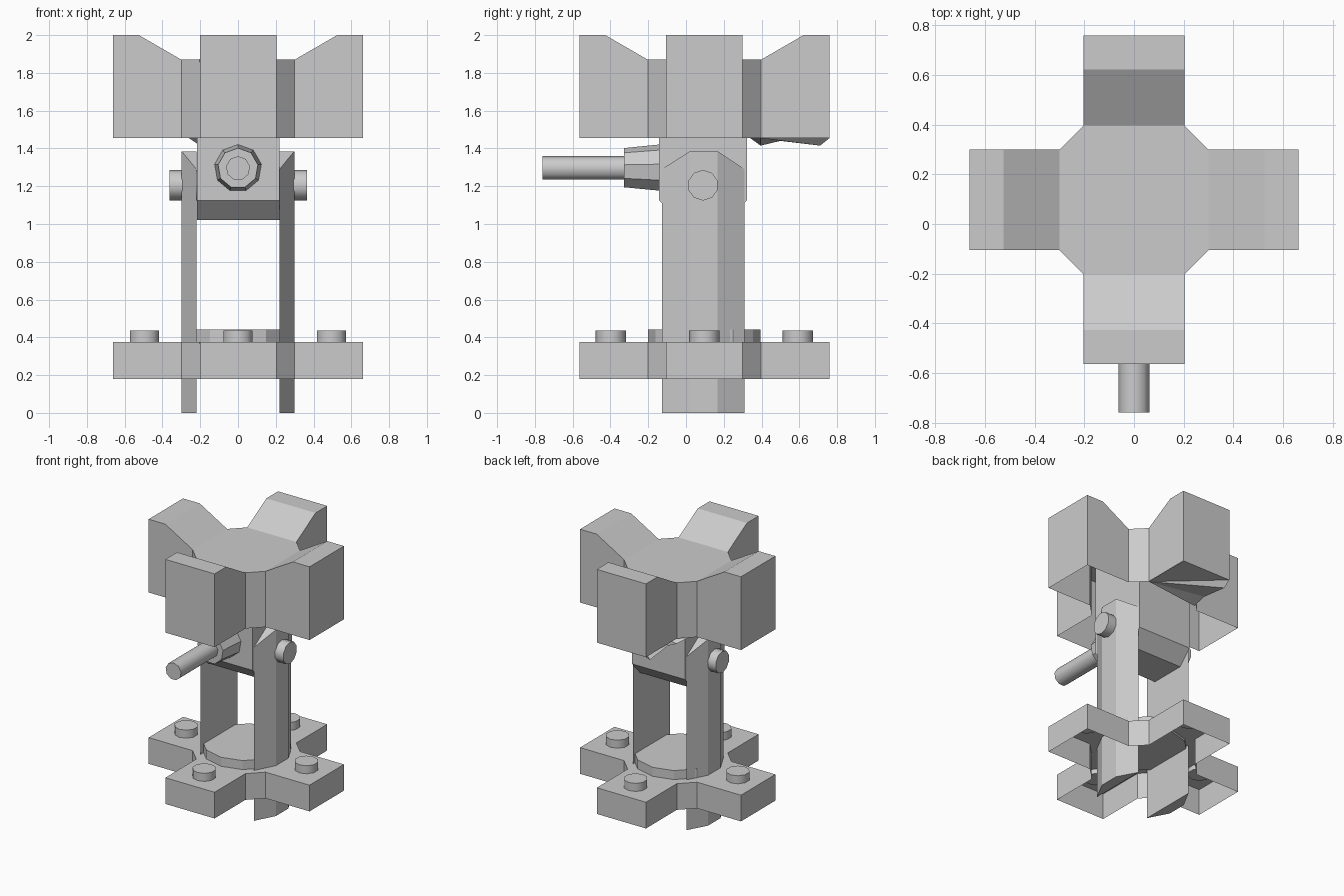
import bpy, bmesh
from math import pi
from mathutils import Matrix, Vector

if "Cube" in bpy.data.objects:
    bpy.data.objects.remove(bpy.data.objects["Cube"])

CY = 0.0975          # y of the main vertical axis


def finish(name, bm, smooth=False):
    bmesh.ops.remove_doubles(bm, verts=bm.verts, dist=1e-4)
    bmesh.ops.recalc_face_normals(bm, faces=bm.faces)
    me = bpy.data.meshes.new(name)
    bm.to_mesh(me)
    bm.free()
    ob = bpy.data.objects.new(name, me)
    bpy.context.collection.objects.link(ob)
    if smooth:
        bpy.ops.object.select_all(action='DESELECT')
        ob.select_set(True)
        bpy.context.view_layer.objects.active = ob
        bpy.ops.object.shade_smooth_by_angle(angle=0.9)
    return ob


def face(bm, pts):
    bm.faces.new([bm.verts.new(p) for p in pts])


def rod(name, a, b, r1, r2, sides, smooth=True):
    """Cylinder or cone running from point a to point b."""
    a, b = Vector(a), Vector(b)
    d = b - a
    m = Matrix.Translation((a + b) / 2) @ d.to_track_quat('Z', 'Y').to_matrix().to_4x4()
    bm = bmesh.new()
    bmesh.ops.create_cone(bm, cap_ends=True, segments=sides, radius1=r1,
                          radius2=r2, depth=d.length, matrix=m)
    return finish(name, bm, smooth)


def hollow_cross(name, z0, z_mid, z_tip):
    """Four-armed cap, open underneath, arms optionally rising to the tips."""
    bm = bmesh.new()
    w, s, k, t = 0.2025, 0.3, 0.525, 0.6625
    centre = []
    for i in range(4):
        m = Matrix.Translation((0, CY, 0)) @ Matrix.Rotation(i * pi / 2, 4, 'Z')
        P = lambda x, y, z: m @ Vector((x, y, z))
        face(bm, [P(s, -w, z_mid), P(k, -w, z_tip), P(k, w, z_tip), P(s, w, z_mid)])
        face(bm, [P(k, -w, z_tip), P(t, -w, z_tip), P(t, w, z_tip), P(k, w, z_tip)])
        face(bm, [P(t, -w, z0), P(t, w, z0), P(t, w, z_tip), P(t, -w, z_tip)])
        for y in (-w, w):
            face(bm, [P(s, y, z0), P(t, y, z0), P(t, y, z_tip), P(k, y, z_tip), P(s, y, z_mid)])
        # chamfered wall to the next arm
        face(bm, [P(s, w, z0), P(w, s, z0), P(w, s, z_mid), P(s, w, z_mid)])
        centre += [P(s, -w, z_mid), P(s, w, z_mid)]
    face(bm, centre)
    return finish(name, bm)


# Base and top crosses
hollow_cross("base_plate", 0.18, 0.375, 0.375)
hollow_cross("top_cradle", 1.455, 1.87, 2.0)

# Uneven flap under the rear cradle arm
bm = bmesh.new()
low = [(-0.2, 0.76, 1.455), (-0.2, 0.71, 1.415), (-0.2, 0.5, 1.44),
       (-0.2, 0.395, 1.415), (-0.26, 0.34, 1.455)]
face(bm, [(0.2, 0.395, 1.455), (0.2, 0.76, 1.455), low[0]])
for p, q in zip(low, low[1:]):
    face(bm, [(0.2, 0.395, 1.455), p, q])
finish("cradle_flap", bm)

# Disc on the base
rod("base_disc", (0, CY, 0.36), (0, CY, 0.442), 0.298, 0.298, 12, False)

# Bolts on the base arms
for i in range(4):
    c = Matrix.Rotation(i * pi / 2, 3, 'Z') @ Vector((0.495, 0, 0)) + Vector((0, CY, 0))
    rod("bolt_%d" % (i + 1), c + Vector((0, 0, 0.34)), c + Vector((0, 0, 0.435)), 0.081, 0.081, 10)

# Pair of upright legs with bevelled outer corners and tops
section = [(0.22, -0.128, 1.29), (0.298, 0.02, 1.385), (0.298, 0.167, 1.385),
           (0.22, 0.31, 1.29), (0.22, 0.167, 1.385), (0.22, 0.02, 1.385)]
for side, name in ((1, "leg_right"), (-1, "leg_left")):
    bm = bmesh.new()
    bot = [bm.verts.new((side * x, y, 0)) for x, y, z in section]
    top = [bm.verts.new((side * x, y, z)) for x, y, z in section]
    for i in range(6):
        j = (i + 1) % 6
        bm.faces.new((bot[i], bot[j], top[j], top[i]))
    bm.faces.new(bot)
    for ids in ((0, 1, 5), (1, 2, 4, 5), (2, 3, 4)):
        bm.faces.new([top[i] for i in ids])
    finish(name, bm)

# Pivot block with chamfered lower edges
bm = bmesh.new()
prof = [(-0.142, 1.87), (-0.142, 1.125), (-0.04, 1.022),
        (0.225, 1.022), (0.322, 1.125), (0.322, 1.87)]
f = bm.faces.new([bm.verts.new((-0.218, y, z)) for y, z in prof])
ext = bmesh.ops.extrude_face_region(bm, geom=[f], use_keep_orig=True)
bmesh.ops.translate(bm, vec=(0.438, 0, 0),
                    verts=[g for g in ext["geom"] if isinstance(g, bmesh.types.BMVert)])
finish("pivot_block", bm)

# Cross pin through the legs
rod("pivot_pin", (-0.362, 0.09, 1.205), (0.365, 0.09, 1.205), 0.081, 0.081, 10)

# Handle with tapered collar
rod("handle_collar", (0, -0.13, 1.295), (0, -0.327, 1.295), 0.127, 0.107, 9, False)
rod("handle_rod", (0, -0.3, 1.295), (0, -0.76, 1.295), 0.064, 0.064, 9)
